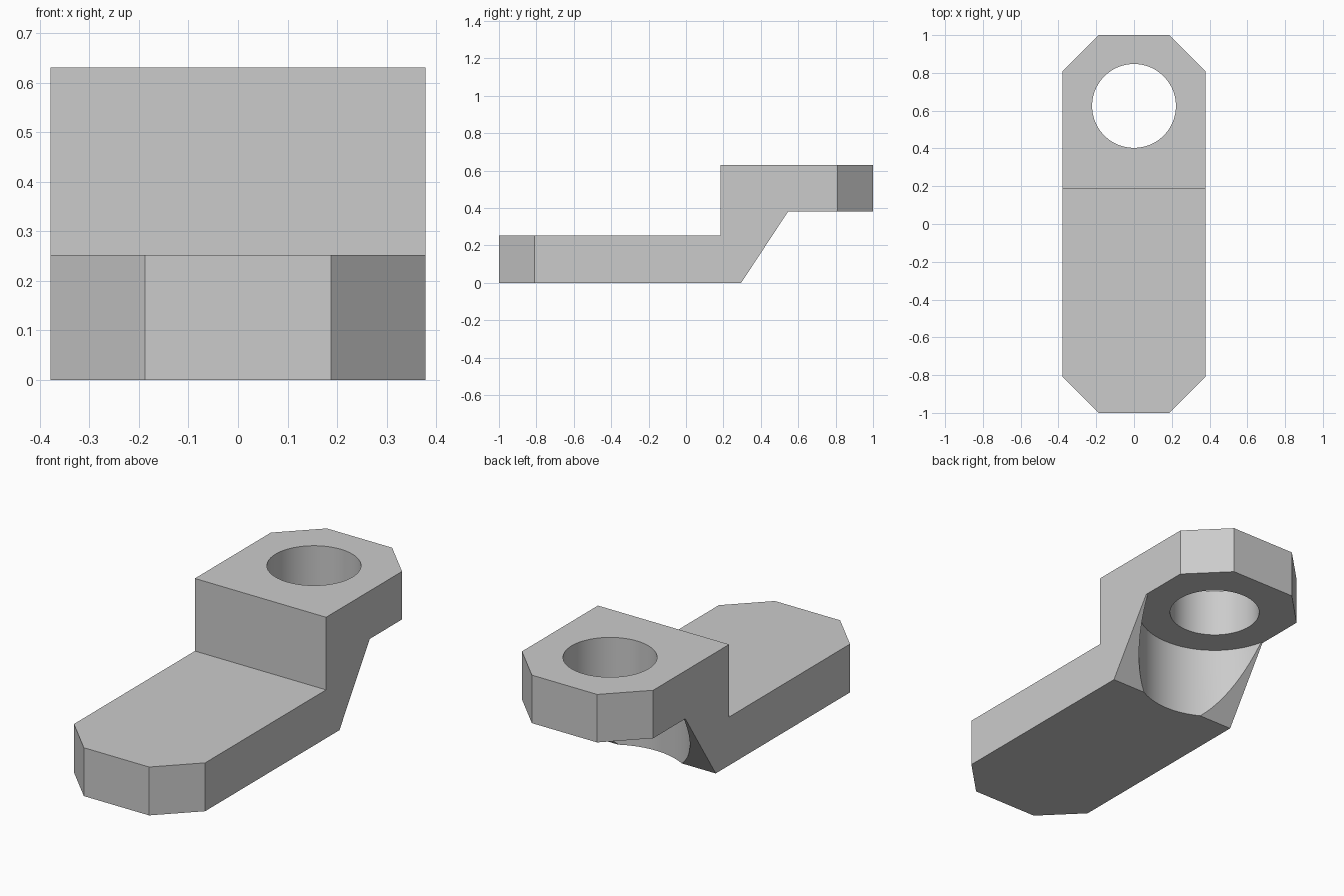
import bpy
import bmesh
import math

cube = bpy.data.objects.get("Cube")
if cube:
    bpy.data.objects.remove(cube, do_unlink=True)

HALF_WIDTH = 0.378
CHAMFER = 0.19
HOLE_Y = 0.625
LOW_TOP, HIGH_BASE, HIGH_TOP = 0.252, 0.38, 0.63

grey = bpy.data.materials.new("plain grey")
grey.use_nodes = True
colour = (0.6, 0.6, 0.6, 1)
grey.diffuse_color = colour
grey.node_tree.nodes["Principled BSDF"].inputs["Base Color"].default_value = colour

# Stepped side profile (y, z), extruded across the width
profile = [(-1, 0), (0.295, 0), (0.545, HIGH_BASE), (1, HIGH_BASE),
           (1, HIGH_TOP), (0.185, HIGH_TOP), (0.185, LOW_TOP), (-1, LOW_TOP)]
bm = bmesh.new()
side = bm.faces.new([bm.verts.new((-HALF_WIDTH, y, z)) for y, z in profile])
extruded = bmesh.ops.extrude_face_region(bm, geom=[side])
new_verts = [g for g in extruded["geom"] if isinstance(g, bmesh.types.BMVert)]
bmesh.ops.translate(bm, vec=(2 * HALF_WIDTH, 0, 0), verts=new_verts)

# Chamfer the four upright corners at the two ends
corners = [e for e in bm.edges
           if all(abs(v.co.y) > 0.99 for v in e.verts)
           and abs(e.verts[0].co.z - e.verts[1].co.z) > 0.1]
bmesh.ops.bevel(bm, geom=corners, offset=CHAMFER, offset_type='OFFSET',
                segments=1, affect='EDGES')
bmesh.ops.recalc_face_normals(bm, faces=bm.faces)
mesh = bpy.data.meshes.new("stepped_bracket")
bm.to_mesh(mesh)
bm.free()
bracket = bpy.data.objects.new("stepped_bracket", mesh)
bpy.context.collection.objects.link(bracket)
mesh.materials.append(grey)


def cut_cylinder(name, radius, bottom, top):
    """Cut an upright round hole on the bolt axis."""
    bpy.ops.mesh.primitive_cylinder_add(
        vertices=96, radius=radius, depth=top - bottom,
        location=(0, HOLE_Y, (top + bottom) / 2))
    cutter = bpy.context.object
    cutter.name = name
    cutter.hide_render = True
    cutter.data.materials.append(grey)
    bpy.ops.object.select_all(action='DESELECT')
    bracket.select_set(True)
    bpy.context.view_layer.objects.active = bracket
    cut = bracket.modifiers.new(name, 'BOOLEAN')
    cut.operation = 'DIFFERENCE'
    cut.solver = 'EXACT'
    cut.object = cutter
    bpy.ops.object.modifier_apply(modifier=cut.name)
    bpy.data.objects.remove(cutter, do_unlink=True)


# Washer clearance under the raised end, then the bolt hole
cut_cylinder("washer_clearance", 0.377, -0.2, HIGH_BASE)
cut_cylinder("bolt_hole", 0.222, 0.2, 0.8)

bpy.ops.object.shade_smooth_by_angle(angle=math.radians(30))
